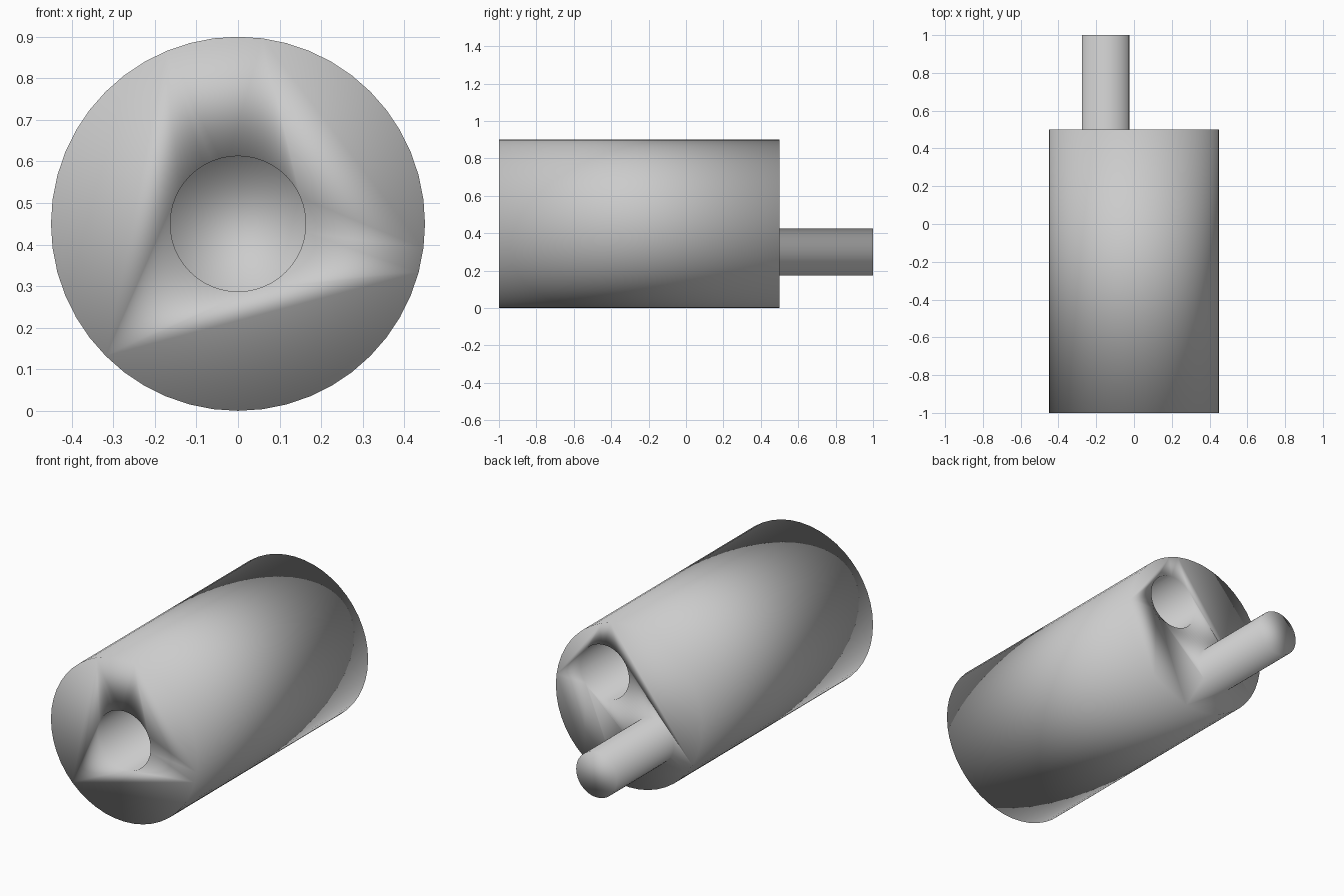
import bpy
from math import radians

if "Cube" in bpy.data.objects:
    bpy.data.objects.remove(bpy.data.objects["Cube"])


def rod(name, radius, y0, y1, x=0.0, z=0.45):
    """Cylinder lying along y, from y0 to y1."""
    bpy.ops.mesh.primitive_cylinder_add(
        vertices=48, radius=radius, depth=y1 - y0,
        location=(x, (y0 + y1) / 2, z), rotation=(radians(90), 0, 0))
    obj = bpy.context.object
    obj.name = name
    return obj


def combine(target, tool, operation):
    """Apply a boolean with the tool object, then discard the tool."""
    mod = target.modifiers.new(operation.title(), 'BOOLEAN')
    mod.operation = operation
    mod.object = tool
    mod.solver = 'EXACT'
    bpy.context.view_layer.objects.active = target
    bpy.ops.object.modifier_apply(modifier=mod.name)
    bpy.data.objects.remove(tool, do_unlink=True)


# Main barrel
barrel = rod("barrel", 0.45, -1.0, 0.5)

# Round peg sticking out of the back, low on one side
combine(barrel, rod("peg", 0.125, 0.2, 1.0, x=-0.15, z=0.30), 'UNION')

# Blind sockets: centred in the front, off-centre in the back
combine(barrel, rod("front_socket", 0.163, -1.5, -0.5), 'DIFFERENCE')
combine(barrel, rod("back_socket", 0.15, 0.0, 1.2, x=0.15, z=0.60), 'DIFFERENCE')

# The whole part is shaded smooth, across its rims as well
barrel.data.polygons.foreach_set("use_smooth", [True] * len(barrel.data.polygons))
barrel.data.update()
